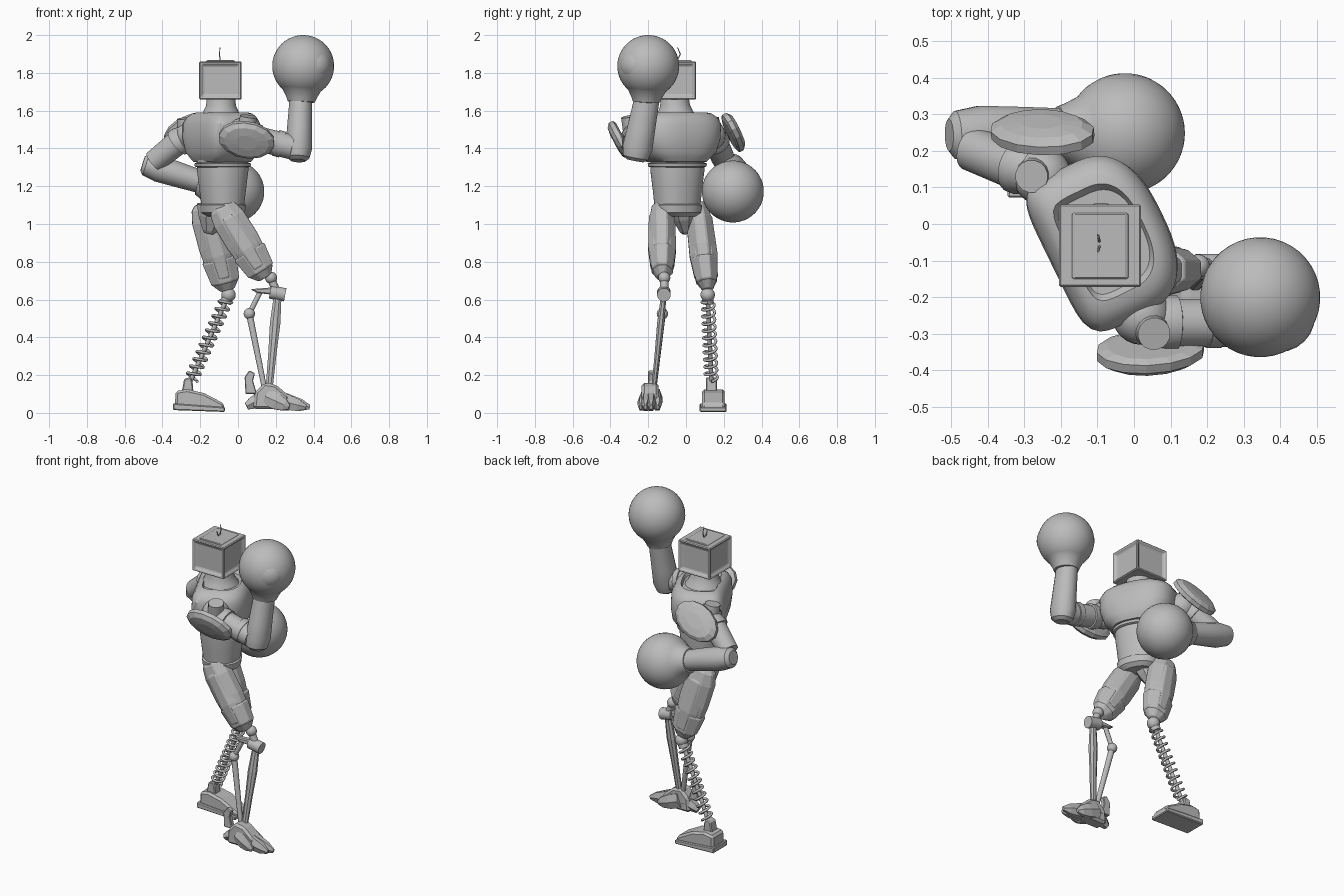
import bpy, bmesh, math
from mathutils import Vector as V, Matrix

if "Cube" in bpy.data.objects:
    bpy.data.objects.remove(bpy.data.objects["Cube"])

grey = bpy.data.materials.new("plain grey")
grey.use_nodes = True
grey.diffuse_color = (0.5, 0.5, 0.5, 1)
grey.node_tree.nodes["Principled BSDF"].inputs["Base Color"].default_value = (0.5, 0.5, 0.5, 1)


def finish(name, bm, smooth=True, bevel=0):
    bmesh.ops.recalc_face_normals(bm, faces=bm.faces[:])
    mesh = bpy.data.meshes.new(name)
    bm.to_mesh(mesh)
    bm.free()
    mesh.materials.append(grey)
    ob = bpy.data.objects.new(name, mesh)
    bpy.context.collection.objects.link(ob)
    if bevel:
        mod = ob.modifiers.new("bevel", 'BEVEL')
        mod.width, mod.segments = bevel, 1
    if smooth:
        bpy.ops.object.select_all(action='DESELECT')
        ob.select_set(True)
        bpy.context.view_layer.objects.active = ob
        bpy.ops.object.shade_smooth_by_angle(angle=math.radians(35))


def skin(bm, rings):
    rows = [[bm.verts.new(p) for p in ring] for ring in rings]
    n = len(rows[0])
    for lo, hi in zip(rows, rows[1:]):
        for i in range(n):
            bm.faces.new((lo[i], lo[(i + 1) % n], hi[(i + 1) % n], hi[i]))
    bm.faces.new(rows[0][::-1])
    bm.faces.new(rows[-1])


def limb(name, a, b, profile, sides=24, flat=1.0, smooth=True, bevel=0):
    """Loft (position along a-b, radius) rings; flat scales the width along y."""
    a, b = V(a), V(b)
    axis = (b - a).normalized()
    ref = V((1, 0, 0)) if abs(axis.y) > 0.95 else V((0, 1, 0))
    v = (ref - axis * axis.dot(ref)).normalized()
    u = v.cross(axis)
    rings = []
    for t, r in profile:
        angles = [2 * math.pi * (i + 0.5) / sides for i in range(sides)]
        rings.append([a.lerp(b, t) + u * r * math.cos(w) + v * r * flat * math.sin(w) for w in angles])
    bm = bmesh.new()
    skin(bm, rings)
    finish(name, bm, smooth, bevel)


def rod(name, a, b, r, r2=None, sides=16):
    limb(name, a, b, [(0, r), (1, r2 or r)], sides)


def ball(name, loc, r):
    bm = bmesh.new()
    bmesh.ops.create_uvsphere(bm, u_segments=24, v_segments=14, radius=r)
    bmesh.ops.translate(bm, vec=loc, verts=bm.verts)
    finish(name, bm)


def plank(name, outline, y0, y1, bevel=0.006):
    """Extrude an x-z outline across y."""
    bm = bmesh.new()
    skin(bm, [[V((x, y, z)) for x, z in outline] for y in (y0, y1)])
    finish(name, bm, False, bevel)


def glove(name, wrist, centre, r=0.164):
    wrist, centre = V(wrist), V(centre)
    d = (centre - wrist).length
    prof = [(0, 0.06), (0.01, 0.072), (0.12, 0.08)]
    for k in range(25):
        w = math.radians(-52 + 141 * k / 24)
        prof.append(((d + r * math.sin(w)) / d, r * math.cos(w)))
    limb(name, wrist, centre, prof, 40)


def torso(name, rows, front, back, shift=0.01):
    """Stack (height, depth, width) sections on the turned body axis; front and back set squareness."""
    turn = Matrix.Rotation(math.radians(26), 3, 'Z')
    rings = []
    for z, rf, rs in rows:
        ring = []
        for i in range(64):
            c, s = math.cos(i * math.pi / 32), math.sin(i * math.pi / 32)
            power = front if c > 0 else back
            k = (abs(c) ** power + abs(s) ** power) ** (-1 / power)
            ring.append(turn @ V((c * k * rf + shift, s * k * rs, 0)) + V((-0.09, -0.05, z)))
        rings.append(ring)
    bm = bmesh.new()
    skin(bm, rings)
    finish(name, bm)


def shoulder_pad(name, centre, normal, along, a, b):
    n = V(normal).normalized()
    u = (V(along) - n * n.dot(V(along))).normalized()
    v = n.cross(u)
    rings = []
    for h, k in ((-0.024, 0.8), (-0.015, 1), (0.01, 1), (0.028, 0.8), (0.034, 0.4)):
        rings.append([V(centre) + n * h + u * a * k * math.cos(i * math.pi / 7)
                      + v * b * k * math.sin(i * math.pi / 7) for i in range(14)])
    bm = bmesh.new()
    skin(bm, rings)
    finish(name, bm, False)


# Torso: chest shell with open collar, waist and belt
torso("chest", [(1.325, 0.11, 0.12), (1.33, 0.132, 0.145), (1.35, 0.144, 0.165), (1.38, 0.158, 0.198),
                (1.45, 0.166, 0.222), (1.53, 0.162, 0.228), (1.565, 0.145, 0.208), (1.585, 0.125, 0.178),
                (1.59, 0.108, 0.152), (1.57, 0.1, 0.135)], 2.7, 6, 0.018)
torso("waist", [(1.08, 0.105, 0.12), (1.18, 0.118, 0.13), (1.28, 0.13, 0.142), (1.34, 0.13, 0.142)], 2.2, 2.2)
torso("waist_band", [(1.3, 0.13, 0.14), (1.305, 0.142, 0.153), (1.32, 0.145, 0.156), (1.325, 0.13, 0.14)], 2.2, 2.2)
torso("belt", [(1.04, 0.085, 0.095), (1.06, 0.11, 0.122), (1.1, 0.115, 0.128), (1.11, 0.1, 0.11)], 2.4, 2.4)
limb("pelvis", (-0.125, -0.015, 1.09), (-0.155, 0.0, 0.95), [(0, 0.1), (0.4, 0.08), (0.9, 0.04), (1, 0.025)],
     8, 0.85, False)
limb("neck", (-0.09, -0.055, 1.56), (-0.09, -0.06, 1.67),
     [(0, 0.115), (0.3, 0.095), (0.6, 0.08), (1, 0.075)], 24)

# Head: box with a recessed, sloping frame on every side
bm = bmesh.new()
bmesh.ops.create_cube(bm, size=1)
bmesh.ops.transform(bm, verts=bm.verts, matrix=Matrix.Translation((-0.093, -0.059, 1.76))
                    @ Matrix.Diagonal((0.225, 0.225, 0.2, 1)))
panels = [f for f in bm.faces if abs(f.calc_center_median().z - 1.76) < 0.01]
bmesh.ops.inset_individual(bm, faces=panels, thickness=0.014, depth=0)
bmesh.ops.inset_individual(bm, faces=panels, thickness=0.02, depth=-0.014)
finish("head", bm, False, 0.007)
plank("head_cap", [(-0.18, 1.845), (-0.005, 1.845), (-0.02, 1.867), (-0.165, 1.867)], -0.15, 0.03, 0.004)
for tip in (-0.03, -0.075):
    rod("antenna", (-0.093, -0.055, 1.85), (-0.098, tip, 1.9), 0.004, 0.003, 6)
rod("antenna_tip", (-0.098, -0.03, 1.9), (-0.095, -0.045, 1.935), 0.003, 0.002, 6)

# Raised arm
R_SH, R_EL = (0.03, -0.27, 1.47), (0.315, -0.27, 1.4)
ball("right_shoulder", (0.02, -0.25, 1.48), 0.08)
rod("right_shoulder_pin", (0.04, -0.28, 1.46), (0.055, -0.3, 1.57), 0.05, 0.045)
limb("right_upper_arm", R_SH, R_EL, [(0, 0.06), (0.2, 0.075), (0.3, 0.075), (0.31, 0.066), (0.9, 0.066)])
rod("right_elbow_band", (0.2, -0.268, 1.43), (0.235, -0.268, 1.42), 0.072)
limb("right_forearm", (0.318, -0.27, 1.335), (0.333, -0.205, 1.67),
     [(0, 0.04), (0.05, 0.06), (0.2, 0.072), (0.5, 0.067), (1, 0.06)], 20, 1.12)
glove("right_glove", (0.335, -0.21, 1.645), (0.345, -0.2, 1.836))
ball("right_glove_thumb", (0.395, -0.25, 1.84), 0.1)
shoulder_pad("right_shoulder_pad", (0.045, -0.35, 1.445), (0, -0.85, -0.45), (1, 0, -0.25), 0.15, 0.105)

# Lowered arm
L_SH, L_EL = (-0.27, 0.14, 1.47), (-0.445, 0.205, 1.33)
ball("left_shoulder", (-0.25, 0.13, 1.47), 0.08)
rod("left_shoulder_pin", (-0.27, 0.14, 1.47), (-0.28, 0.13, 1.56), 0.05, 0.045)
limb("left_upper_arm", L_SH, L_EL, [(0, 0.06), (0.2, 0.075), (0.3, 0.075), (0.31, 0.066), (1, 0.06)])
limb("left_forearm", (-0.505, 0.243, 1.32), (-0.17, 0.25, 1.215),
     [(0, 0.04), (0.05, 0.06), (0.25, 0.072), (0.6, 0.067), (1, 0.06)], 20, 1.1)
glove("left_glove", (-0.21, 0.25, 1.225), (-0.025, 0.248, 1.172))
shoulder_pad("left_shoulder_pad", (-0.25, 0.25, 1.485), (-0.1, 0.85, 0.45), (1, 0, 0.5), 0.15, 0.1)

# Thighs: blunt angular armour with side plates and a lower guard
ARMOUR = [(0, 0.055), (0.05, 0.08), (0.2, 0.097), (0.5, 0.098), (0.8, 0.084), (0.92, 0.072), (1, 0.04)]
for side, hip, knee in (("left", (-0.18, 0.06, 1.11), (-0.055, 0.115, 0.65)),
                        ("right", (-0.095, -0.128, 1.1), (0.145, -0.125, 0.715))):
    hip, knee = V(hip), V(knee)
    limb(side + "_thigh", hip, knee, ARMOUR, 8, 0.72, False, 0.006)
    for off in (-0.02, 0.02):
        o = V((0, off, 0))
        limb(side + "_thigh_plate", hip + o, knee + o,
             [(0.12, 0.04), (0.18, 0.068), (0.6, 0.075), (0.85, 0.058), (0.88, 0.03)], 8, 0.78, False, 0.004)
    limb(side + "_thigh_guard", hip, knee, [(0.62, 0.08), (0.65, 0.1), (0.9, 0.082), (0.93, 0.06)],
         8, 0.73, False, 0.004)

# Spring leg
KNEE, ANKLE = V((-0.05, 0.115, 0.625)), V((-0.255, 0.135, 0.16))
ball("left_knee", KNEE, 0.038)
rod("left_knee_collar", KNEE, KNEE.lerp(ANKLE, 0.09), 0.03)
rod("spring_core", KNEE, ANKLE, 0.012)
axis = (ANKLE - KNEE).normalized()
u = axis.cross(V((0, 1, 0))).normalized()
v = axis.cross(u)
turns, steps = 11, 16
curve = bpy.data.curves.new("spring", 'CURVE')
curve.dimensions = '3D'
curve.bevel_depth, curve.bevel_resolution = 0.0075, 2
line = curve.splines.new('POLY')
line.points.add(turns * steps)
for i, p in enumerate(line.points):
    w = 2 * math.pi * i / steps
    q = KNEE.lerp(ANKLE, 0.06 + 0.9 * i / (turns * steps)) + (u * math.cos(w) + v * math.sin(w)) * 0.033
    p.co = (*q, 1)
curve.materials.append(grey)
bpy.context.collection.objects.link(bpy.data.objects.new("spring", curve))
plank("left_ankle", [(-0.3, 0.1), (-0.235, 0.1), (-0.24, 0.16), (-0.25, 0.19), (-0.285, 0.18)], 0.105, 0.165)
plank("left_foot", [(-0.335, 0.02), (-0.33, 0.115), (-0.27, 0.125), (-0.18, 0.105), (-0.075, 0.05), (-0.07, 0.01)],
      0.085, 0.205, 0.012)
plank("left_sole", [(-0.345, 0.015), (-0.345, 0.05), (-0.07, 0.03), (-0.07, 0.005)], 0.072, 0.215, 0.005)

# Piston leg
ball("right_knee", (0.175, -0.115, 0.715), 0.032)
rod("right_knee_link", (0.175, -0.115, 0.71), (0.205, -0.115, 0.64), 0.022)
rod("right_knee_axle", (0.17, -0.117, 0.64), (0.25, -0.117, 0.625), 0.036)
plank("right_knee_bracket", [(0.065, 0.655), (0.19, 0.665), (0.19, 0.625), (0.1, 0.635)], -0.137, -0.1)
limb("right_shin", (0.21, -0.118, 0.62), (0.165, -0.17, 0.13),
     [(0, 0.022), (0.3, 0.03), (0.6, 0.024), (1, 0.02)], 8, 0.7, False)
rod("right_piston_upper", (0.12, -0.118, 0.645), (0.06, -0.125, 0.525), 0.014)
ball("right_piston_joint", (0.06, -0.125, 0.525), 0.03)
rod("right_piston_lower", (0.06, -0.125, 0.525), (0.14, -0.17, 0.13), 0.018, 0.014)
plank("right_foot", [(0.08, 0.02), (0.09, 0.11), (0.14, 0.16), (0.2, 0.15), (0.27, 0.09), (0.28, 0.02)],
      -0.235, -0.145, 0.014)
plank("right_heel_fin", [(0.04, 0.1), (0.035, 0.19), (0.06, 0.225), (0.09, 0.21), (0.08, 0.17), (0.1, 0.1)],
      -0.2, -0.17, 0.004)
limb("right_heel", (0.13, -0.185, 0.08), (0.045, -0.19, 0.035), [(0, 0.05), (0.7, 0.034), (1, 0.022)], 6, 0.9, False)
for root, tip, x in ((-0.155, -0.15, 0.3), (-0.185, -0.185, 0.38), (-0.205, -0.215, 0.36), (-0.215, -0.24, 0.27)):
    limb("right_toe", (0.15, root, 0.085), (x, tip, 0.03),
         [(0, 0.05), (0.45, 0.05), (0.8, 0.036), (1, 0.014)], 6, 0.6, False)
